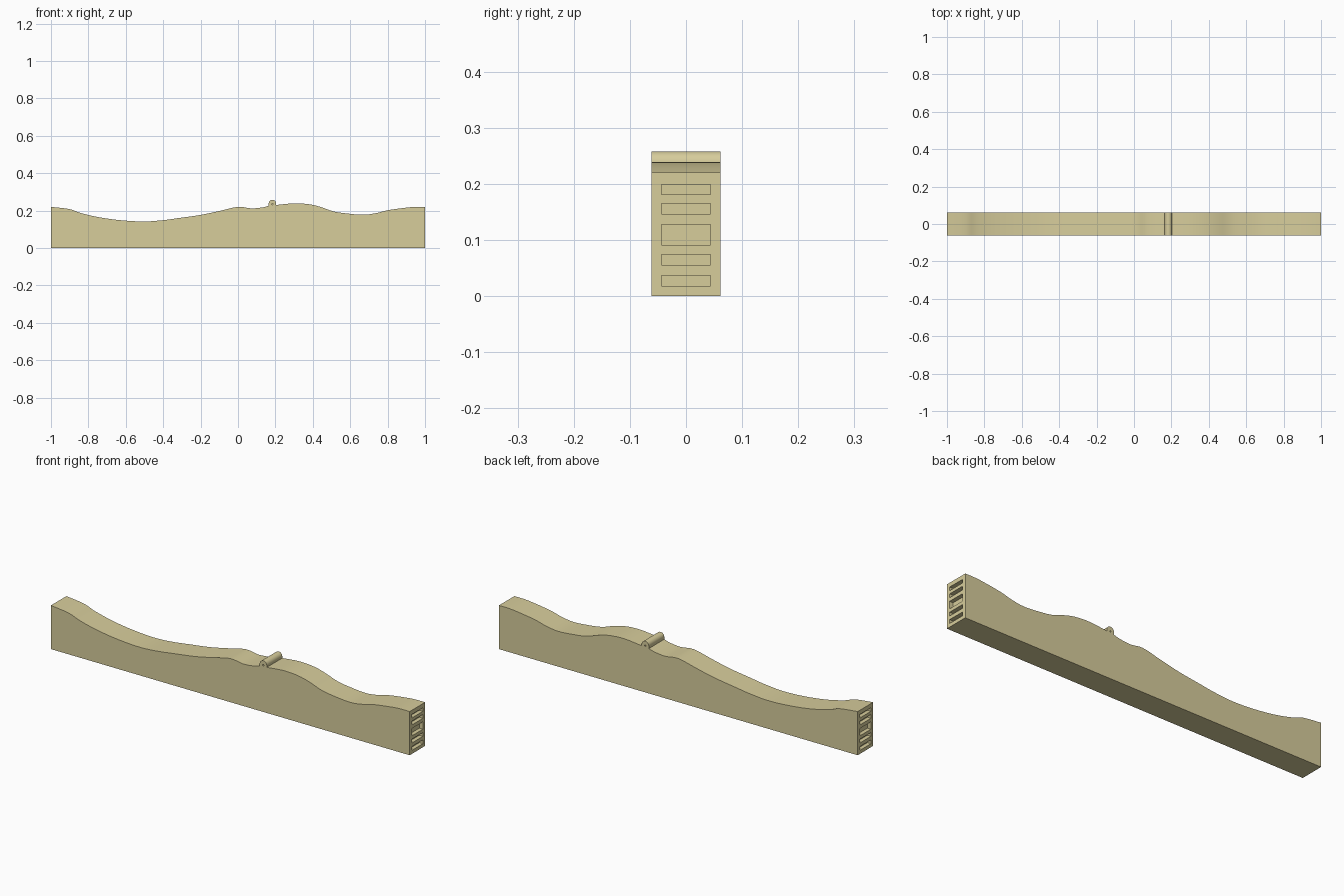
import bpy, bmesh, math
from mathutils import Matrix

if "Cube" in bpy.data.objects:
    bpy.data.objects.remove(bpy.data.objects["Cube"])

HALF_W = 0.0615
PIN_X, PIN_Z, PIN_R = 0.184, 0.238, 0.02

# wavy top edge, left and right of the round lug
LEFT = [(-1, .22), (-.9, .208), (-.84, .187), (-.74, .164), (-.62, .148), (-.5, .142),
        (-.4, .149), (-.32, .16), (-.2, .177), (-.1, .198), (0, .22), (.07, .212),
        (.13, .217), (PIN_X - PIN_R, .226)]
RIGHT = [(PIN_X + PIN_R, .23), (.3, .239), (.38, .234), (.44, .22), (.51, .196), (.58, .185),
         (.67, .178), (.74, .187), (.8, .202), (.9, .216), (.95, .22), (1, .22)]


def smooth_curve(pts, steps=4):
    """Catmull-Rom through the points."""
    ext = [pts[0]] + pts + [pts[-1]]
    out = []
    for i in range(1, len(ext) - 2):
        a, b, c, d = ext[i - 1:i + 3]
        for s in range(steps):
            t = s / steps
            out.append(tuple(0.5 * (2 * b[k] + (c[k] - a[k]) * t
                       + (2 * a[k] - 5 * b[k] + 4 * c[k] - d[k]) * t * t
                       + (3 * b[k] - a[k] - 3 * c[k] + d[k]) * t ** 3) for k in (0, 1)))
    return out + [pts[-1]]


def make_object(name, bm):
    bmesh.ops.recalc_face_normals(bm, faces=bm.faces)
    mesh = bpy.data.meshes.new(name)
    bm.to_mesh(mesh)
    bm.free()
    obj = bpy.data.objects.new(name, mesh)
    bpy.context.collection.objects.link(obj)
    return obj


# body: profile with lug, extruded across the width
lug = [(PIN_X + PIN_R * math.cos(a), PIN_Z + PIN_R * math.sin(a))
       for a in (math.pi * (1 - i / 14) for i in range(15))]
outline = [(-1, 0)] + smooth_curve(LEFT) + lug + smooth_curve(RIGHT) + [(1, 0)]
bm = bmesh.new()
face = bm.faces.new([bm.verts.new((x, -HALF_W, z)) for x, z in outline])
ext = bmesh.ops.extrude_face_region(bm, geom=[face])
bmesh.ops.translate(bm, vec=(0, 2 * HALF_W, 0),
                    verts=[g for g in ext["geom"] if isinstance(g, bmesh.types.BMVert)])
body = make_object("wavy_bar", bm)

# cutters: five slots in each end, small pin hole on each side of the lug
bm = bmesh.new()
for side in (-1, 1):
    for z0, z1 in ((.018, .037), (.055, .074), (.091, .128), (.146, .165), (.181, .199)):
        bmesh.ops.create_cube(bm, size=1, matrix=Matrix.Translation((side, 0, (z0 + z1) / 2))
                              @ Matrix.Diagonal((.04, .088, z1 - z0, 1)))
    bmesh.ops.create_cone(bm, cap_ends=True, segments=12, radius1=.004, radius2=.004, depth=.02,
                          matrix=Matrix.Translation((PIN_X, side * HALF_W, PIN_Z - .003))
                          @ Matrix.Rotation(math.pi / 2, 4, 'X'))
cutter = make_object("slot_cutter", bm)
cutter.hide_render = True

mod = body.modifiers.new("slots", 'BOOLEAN')
mod.operation = 'DIFFERENCE'
mod.solver = 'EXACT'
mod.object = cutter
bpy.context.view_layer.objects.active = body
body.select_set(True)
cutter.select_set(False)
bpy.ops.object.modifier_apply(modifier="slots")
bpy.data.objects.remove(cutter)
bpy.ops.object.shade_smooth_by_angle(angle=math.radians(30))

# pale sand colour
mat = bpy.data.materials.new("sand")
mat.diffuse_color = (0.68, 0.61, 0.33, 1)
mat.use_nodes = True
mat.node_tree.nodes["Principled BSDF"].inputs["Base Color"].default_value = mat.diffuse_color
body.data.materials.append(mat)
